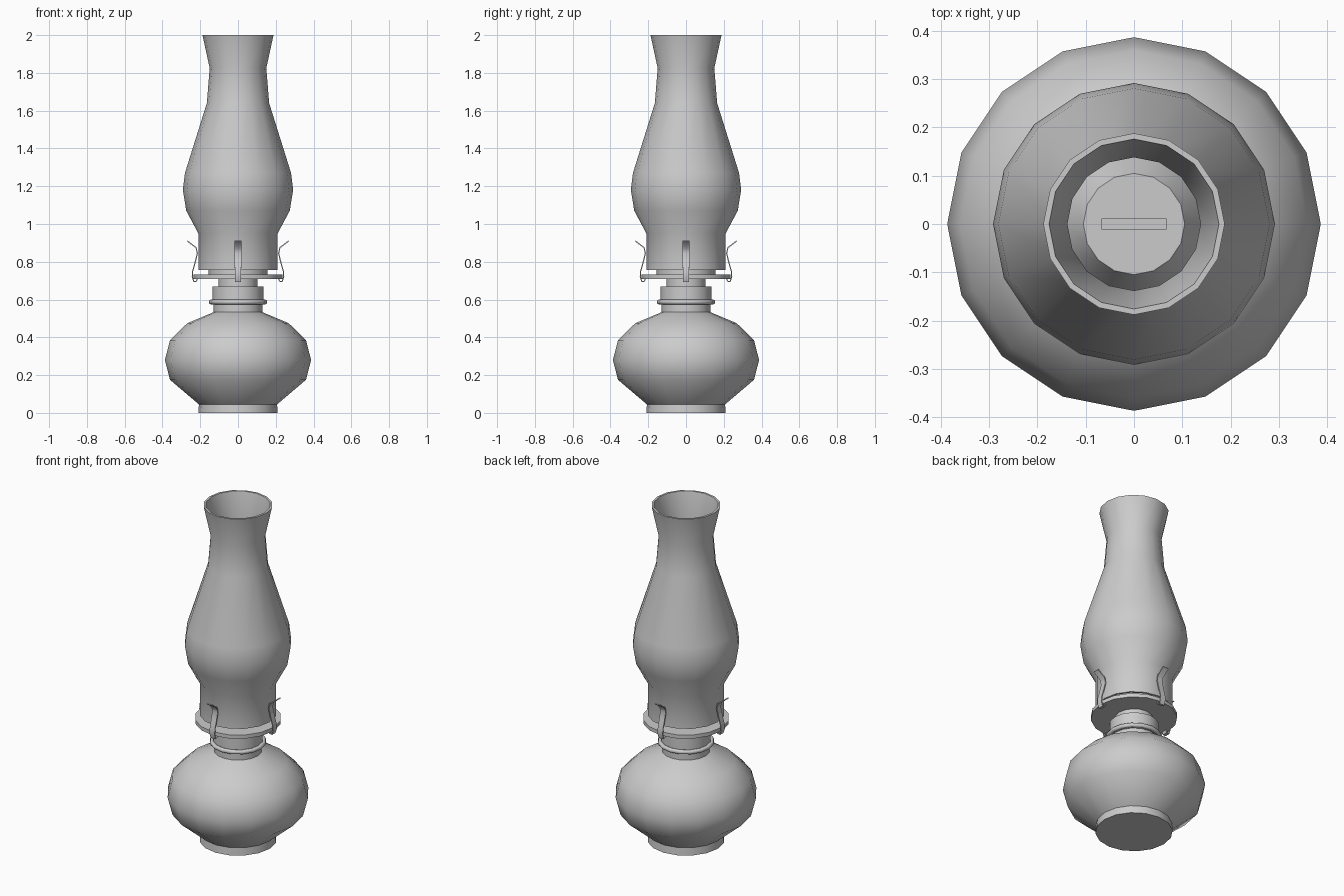
import bpy, bmesh, math
from mathutils import Matrix

if "Cube" in bpy.data.objects:
    bpy.data.objects.remove(bpy.data.objects["Cube"])

SIDES = 16


def finish(name, bm, angle=40):
    bmesh.ops.recalc_face_normals(bm, faces=bm.faces)
    me = bpy.data.meshes.new(name)
    bm.to_mesh(me)
    bm.free()
    ob = bpy.data.objects.new(name, me)
    bpy.context.collection.objects.link(ob)
    bpy.ops.object.select_all(action='DESELECT')
    ob.select_set(True)
    bpy.context.view_layer.objects.active = ob
    bpy.ops.object.shade_smooth_by_angle(angle=math.radians(angle))
    return ob


def lathe(name, profile, closed=False, caps=True, n=SIDES, angle=40):
    """Revolve (radius, z) points around z; closed joins last ring to first."""
    bm = bmesh.new()
    rings = [[bm.verts.new((r * math.cos(2 * math.pi * i / n),
                            r * math.sin(2 * math.pi * i / n), z))
              for i in range(n)] for r, z in profile]
    pairs = list(zip(rings, rings[1:]))
    if closed:
        pairs.append((rings[-1], rings[0]))
    for a, b in pairs:
        for i in range(n):
            j = (i + 1) % n
            bm.faces.new((a[i], a[j], b[j], b[i]))
    if caps and not closed:
        bm.faces.new(rings[0][::-1])
        bm.faces.new(rings[-1])
    return finish(name, bm, angle)


# Oil reservoir
lathe("oil_reservoir", [(.21, 0), (.207, .045), (.36, .175), (.387, .28),
                        (.36, .385), (.268, .475), (.13, .533), (.13, .575)])

# Collar, with rolled ring
lathe("collar", [(.118, .53), (.118, .575), (.135, .575), (.135, .67), (.104, .67),
                 (.104, .715)])
lathe("collar_ring", [(.142 + .013 * math.cos(a), .587 + .013 * math.sin(a))
                      for a in [k * math.pi / 4 for k in range(8)]], closed=True, angle=60)

# Gallery plate and chimney seat
lathe("gallery_plate", [(.235, .71), (.235, .732), (.155, .732), (.155, .765), (.14, .765),
                        (.105, .83)])

# Wick
bm = bmesh.new()
bmesh.ops.create_cube(bm, size=1, matrix=Matrix.Translation((0, 0, .825)) @
                      Matrix.Diagonal((.135, .023, .05, 1)))
finish("wick", bm)

# Glass chimney, an open shell with wall thickness
outer = [(.21, .757), (.21, .95), (.274, 1.07), (.292, 1.18), (.281, 1.27),
         (.165, 1.64), (.15, 1.825), (.188, 2.0)]
inner = [(r - .012, z) for r, z in reversed(outer)]
lathe("chimney", outer + inner, closed=True)

# Four spring clips: bent strips around the gallery
path = [(.214, .712), (.22, .697), (.234, .695), (.242, .72), (.24, .75),
        (.226, .80), (.215, .845), (.222, .875), (.268, .91)]
for k in range(4):
    bm = bmesh.new()
    rows = []
    for i, (r, z) in enumerate(path):
        a, b = path[max(i - 1, 0)], path[min(i + 1, len(path) - 1)]
        dx, dz = b[0] - a[0], b[1] - a[1]
        d = math.hypot(dx, dz)
        nx, nz = dz / d * .003, -dx / d * .003
        w = .015 + .004 * i / (len(path) - 1)
        rows.append([bm.verts.new((r + s * nx, y * w, z + s * nz))
                     for s, y in ((1, -1), (1, 1), (-1, 1), (-1, -1))])
    for a, b in zip(rows, rows[1:]):
        for i in range(4):
            j = (i + 1) % 4
            bm.faces.new((a[i], a[j], b[j], b[i]))
    bm.faces.new(rows[0])
    bm.faces.new(rows[-1])
    bmesh.ops.rotate(bm, verts=bm.verts, cent=(0, 0, 0),
                     matrix=Matrix.Rotation(k * math.pi / 2, 3, 'Z'))
    finish("spring_clip_%d" % (k + 1), bm, 50)
